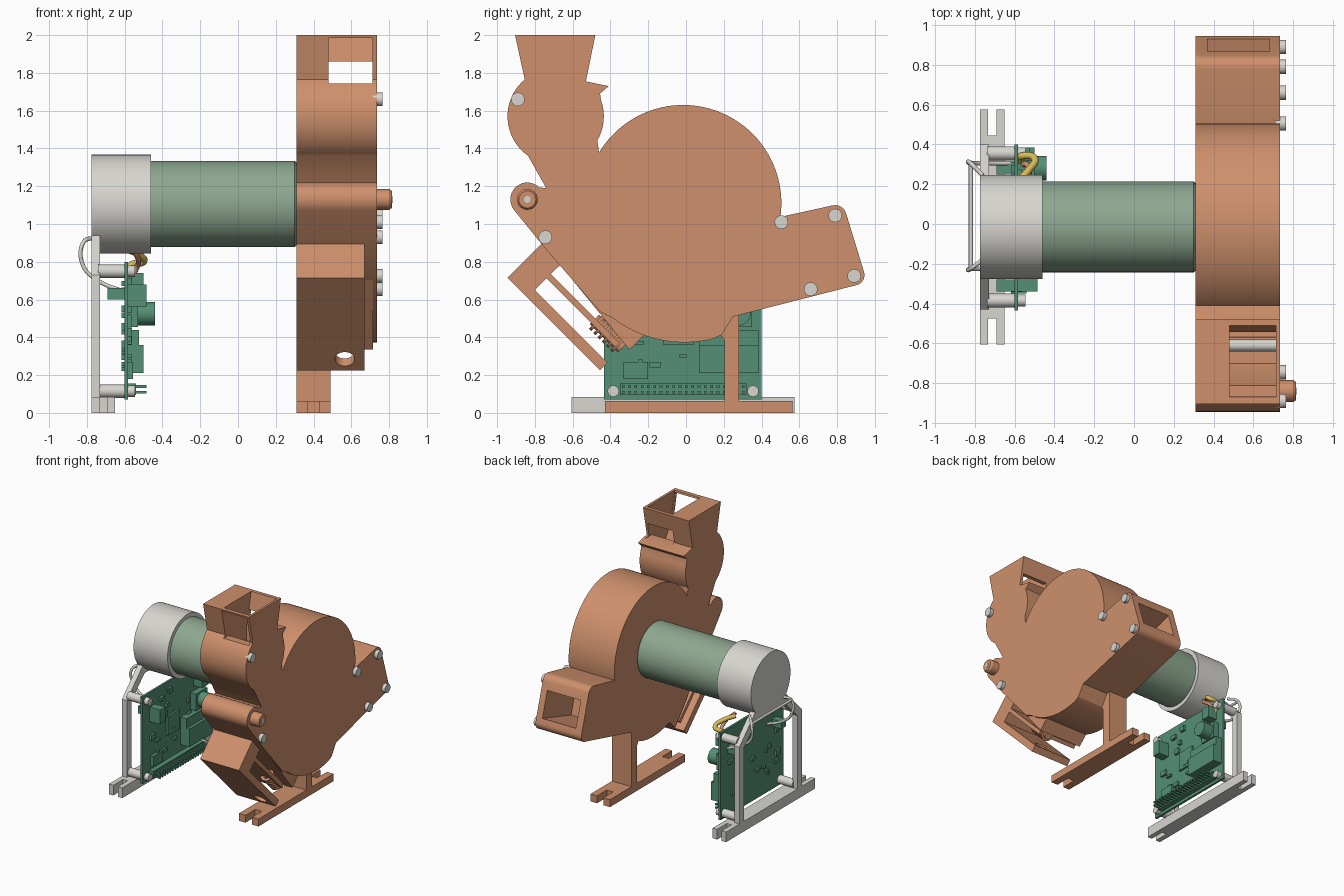
import bpy, bmesh, math, random
from mathutils import Vector, Matrix

if "Cube" in bpy.data.objects:
    bpy.data.objects.remove(bpy.data.objects["Cube"])
random.seed(4)


def material(name, rgb):
    m = bpy.data.materials.new(name)
    m.use_nodes = True
    m.diffuse_color = (*rgb, 1)
    m.node_tree.nodes["Principled BSDF"].inputs["Base Color"].default_value = (*rgb, 1)
    return m


COPPER = material("copper orange", (0.62, 0.28, 0.15))
SAGE = material("sage green", (0.27, 0.39, 0.28))
SILVER = material("light grey", (0.68, 0.67, 0.63))
BOARD = material("board green", (0.09, 0.28, 0.18))
YELLOW = material("wire yellow", (0.68, 0.5, 0.1))


def finish(name, bm, mat):
    bmesh.ops.recalc_face_normals(bm, faces=bm.faces)
    mesh = bpy.data.meshes.new(name)
    bm.to_mesh(mesh)
    bm.free()
    mesh.materials.append(mat)
    ob = bpy.data.objects.new(name, mesh)
    bpy.context.collection.objects.link(ob)
    return ob


def prism(name, pts, lo, hi, mat, axis="x"):
    """Extrude a yz outline along x, or an xy outline along z."""
    bm = bmesh.new()
    place = (lambda p, h: (h, *p)) if axis == "x" else (lambda p, h: (*p, h))
    face = bm.faces.new([bm.verts.new(place(p, lo)) for p in pts])
    top = bmesh.ops.extrude_face_region(bm, geom=[face])["geom"]
    shift = Vector(place((0, 0), hi - lo))
    bmesh.ops.translate(bm, vec=shift, verts=[v for v in top if isinstance(v, bmesh.types.BMVert)])
    return finish(name, bm, mat)


def box(name, x, y, z, mat):
    return prism(name, [(y[0], z[0]), (y[1], z[0]), (y[1], z[1]), (y[0], z[1])], *x, mat)


def rod(name, a, b, r, mat, r2=None, sides=32):
    a, b = Vector(a), Vector(b)
    turn = (b - a).to_track_quat("Z", "Y").to_matrix().to_4x4()
    bm = bmesh.new()
    bmesh.ops.create_cone(bm, cap_ends=True, segments=sides, radius1=r, radius2=r2 or r,
                          depth=(b - a).length, matrix=Matrix.Translation((a + b) / 2) @ turn)
    return finish(name, bm, mat)


def tube(name, pts, r, mat):
    cu = bpy.data.curves.new(name, "CURVE")
    cu.dimensions, cu.bevel_depth, cu.bevel_resolution = "3D", r, 3
    cu.use_fill_caps = True
    sp = cu.splines.new("BEZIER")
    sp.bezier_points.add(len(pts) - 1)
    for bp, p in zip(sp.bezier_points, pts):
        bp.co = p
        bp.handle_left_type = bp.handle_right_type = "AUTO"
    cu.materials.append(mat)
    ob = bpy.data.objects.new(name, cu)
    bpy.context.collection.objects.link(ob)


def cut(ob, cutter):
    mod = ob.modifiers.new("cut", "BOOLEAN")
    mod.operation, mod.solver, mod.object = "DIFFERENCE", "EXACT", cutter
    bpy.context.view_layer.update()
    mesh = bpy.data.meshes.new_from_object(ob.evaluated_get(bpy.context.evaluated_depsgraph_get()))
    ob.modifiers.clear()
    ob.data = mesh
    bpy.data.objects.remove(cutter)


def arc(cy, cz, r, a0, a1, n):
    steps = [math.radians(a0 + (a1 - a0) * i / n) for i in range(n + 1)]
    return [(cy + r * math.cos(a), cz + r * math.sin(a)) for a in steps]


# Housing: hopper, feeder lobe, drum, outlet and pivot boss in one outline
X0, X1 = 0.31, 0.735
outline = [(-.905, 2), (-.48, 2), (-.53, 1.755), (-.41, 1.73), (-.455, 1.69)]
outline += arc(-.69, 1.57, .255, 20, -30, 10)
outline += arc(-.015, 1.11, .52, 149, -8, 48)
outline += arc(.79, 1.04, .06, 100, 20, 6) + arc(.89, .73, .055, 18, -75, 7)
outline += [(.25, .51), (.19, .415)] + arc(-.01, .99, .617, -75, -128, 14)
outline += [(-.455, .535), (-.745, .87)]
outline += arc(-.84, 1.13, .09, 220, 45, 14) + [(-.74, 1.19)]
outline += arc(-.69, 1.57, .255, 235, 130, 18)
housing = prism("housing", outline, X0, X1, COPPER)

# Hopper funnel, loading window and outlet duct
W0, W1 = 0.48, 0.715
funnel = [(-.87, 2.05), (-.51, 2.05), (-.51, 2), (-.57, 1.74), (-.57, 1.55), (-.7, 1.55),
          (-.81, 1.74), (-.87, 2)]
cut(housing, prism("funnel_cutter", funnel, W0, W1, COPPER))
cut(housing, box("window_cutter", (W0, W1 - .002), (-1, -.3), (1.745, 1.86), COPPER))
cut(housing, box("notch_cutter", (W0, W1 - .002), (-1, -.7), (1.8, 1.985), COPPER))
axis, side = Vector((.956, .293)), Vector((-.293, .956))
mid = Vector((.9, .89))
duct = [tuple(mid + axis * a + side * s) for a, s in ((-.4, -.11), (.15, -.11), (.15, .11), (-.4, .11))]
cut(housing, prism("duct_cutter", duct, .37, .68, COPPER))
rod("feeder_shaft", (W0 - .03, -.61, 1.6), (W1 + .005, -.61, 1.6), .03, SILVER)

# Pivot pin and housing screws
rod("pivot_pin", (X1 - .02, -.84, 1.13), (.8, -.84, 1.13), .055, COPPER)
rod("pivot_collar", (.8, -.84, 1.13), (.815, -.84, 1.13), .055, COPPER, .045)
rod("pivot_screw", (.8, -.84, 1.13), (.818, -.84, 1.13), .018, SILVER)
for y, z in ((-.89, 1.66), (-.745, .93), (.505, 1.01), (.79, 1.045), (.89, .725), (.66, .655)):
    rod("housing_screw", (X1 - .02, y, z), (X1 + .03, y, z), .036, SILVER)


# Slanted chute, laid out along its own 45 degree axes
def slant(u, v):
    return ((u + v) / 2, (u - v) / 2)


def chute_bar(name, u0, u1, v0, v1, x1=.67):
    return prism(name, [slant(u0, v0), slant(u1, v0), slant(u1, v1), slant(u0, v1)], X0, x1, COPPER)


chute_bar("chute_head", -.23, .14, -1.66, -1.45)
floor = chute_bar("chute_floor", -.23, -.15, -1.46, -.68)
hole = [(.565, *slant(u, -.8)) for u in (-.4, 0)]
cut(floor, rod("hole_cutter", *hole, .052, COPPER))
chute_bar("chute_divider", -.025, .02, -1.46, -.72)
prism("chute_cheek", [(-.745, .88), (-.3, .335), (-.18, .45), (-.6, .9)], X0, .715, COPPER)
for i in range(6):
    v = -.96 + i * .045
    rod("spring_ring", (.6, *slant(.01, v)), (.6, *slant(.01, v + .026)), .055, COPPER, sides=20)
rod("spring_core", (.6, *slant(.01, -.98)), (.6, *slant(.01, -.68)), .035, COPPER, sides=16)


# Forked feet
def foot(name, x0, x1, y0, y1, h, mat):
    w, d = (x1 - x0) / 3, .13
    a, b = x0 + w, x1 - w
    pts = [(x0, y0), (a, y0), (a, y0 + d), (b, y0 + d), (b, y0), (x1, y0),
           (x1, y1), (b, y1), (b, y1 - d), (a, y1 - d), (a, y1), (x0, y1)]
    prism(name, pts, 0, h, mat, "z")


foot("housing_foot", X0, .49, -.43, .565, .062, COPPER)
prism("housing_leg", [(.205, .03), (.28, .03), (.28, .54), (.2, .54), (.18, .42), (.205, .38)],
      X0, .49, COPPER)
foot("motor_foot", -.775, -.65, -.605, .575, .085, SILVER)

# Motor, end cap and its arched stand
MY, MZ = -.015, 1.105
rod("motor_body", (-.5, MY, MZ), (.3, MY, MZ), .228, SAGE, sides=64)
rod("motor_rim", (.3, MY, MZ), (X0, MY, MZ), .228, SAGE, .218, 64)
rod("motor_cap", (-.775, MY, MZ), (-.46, MY, MZ), .262, SILVER, sides=64)
arch = [(.4, .03), (.4, .73), (.19, .94), (.1, .94), (.1, .87), (.165, .87), (.34, .7), (.34, .03)]
for s in (1, -1):
    prism("stand_upright", [(MY + s * (y + .015), z) for y, z in arch], -.775, -.73, SILVER)
box("stand_crossbar", (-.775, -.73), (-.13, .1), (.87, .94), SILVER)

# Circuit board on four standoffs
box("circuit_board", (-.6, -.582), (-.435, .4), (.07, .8), BOARD)
for y in (-.385, .355):
    for z in (.115, .75):
        rod("standoff", (-.74, y, z), (-.6, y, z), .035, SILVER, sides=24)
        rod("standoff_screw", (-.585, y, z), (-.545, y, z), .03, SILVER, sides=24)

# Board components
box("pin_header", (-.585, -.54), (-.35, .32), (.095, .155), BOARD)
for i in range(20):
    for z in (.11, .14):
        y = -.333 + i * .0335
        box("header_pin", (-.545, -.485), (y - .007, y + .007), (z - .007, z + .007), BOARD)
box("large_socket", (-.585, -.5), (.07, .385), (.21, .36), BOARD)
box("socket_back", (-.585, -.525), (.07, .385), (.36, .44), BOARD)
rod("sensor_barrel", (-.585, .28, .525), (-.44, .28, .525), .062, BOARD)
box("sensor_base", (-.585, -.53), (.2, .35), (.455, .595), BOARD)
box("upper_socket", (-.585, -.5), (.24, .32), (.64, .74), BOARD)
box("lower_socket", (-.585, -.485), (-.34, -.27), (.56, .68), BOARD)
box("main_chip", (-.585, -.565), (-.12, .04), (.36, .52), BOARD)
box("pin_block", (-.585, -.555), (-.33, -.2), (.18, .27), BOARD)
for y in (-.31, .28):
    box("rear_connector", (-.69, -.595), (y - .03, y + .03), (.6, .66), BOARD)
for i in range(36):
    y, z = random.uniform(-.36, .32), random.uniform(.2, .76)
    w, h = random.uniform(.008, .03), random.uniform(.008, .025)
    x = (-.585, -.562) if i % 2 else (-.618, -.598)
    box("small_component", x, (y - w, y + w), (z - h, z + h), BOARD)

# Wires
for y in (-.225, .305):
    tube("motor_lead", [(-.76, y * .8, .93), (-.82, y, .9), (-.82, y, .78), (-.74, y, .7), (-.6, y, .64)],
         .011, SILVER)
tube("lead_bridge", [(-.82, -.225, .9), (-.82, .04, .9), (-.82, .305, .9)], .011, SILVER)
tube("yellow_wire", [(-.6, .2, .87), (-.53, .27, .84), (-.5, .33, .8), (-.57, .34, .78), (-.58, .3, .7)],
     .018, YELLOW)
tube("orange_wire", [(-.58, .17, .88), (-.53, .23, .82), (-.54, .3, .76), (-.58, .28, .7)], .014, COPPER)

# Smooth the curved surfaces and keep hard edges
bpy.ops.object.select_all(action="DESELECT")
for ob in bpy.context.scene.objects:
    if ob.type == "MESH":
        ob.select_set(True)
        bpy.context.view_layer.objects.active = ob
bpy.ops.object.shade_smooth_by_angle(angle=math.radians(30))
